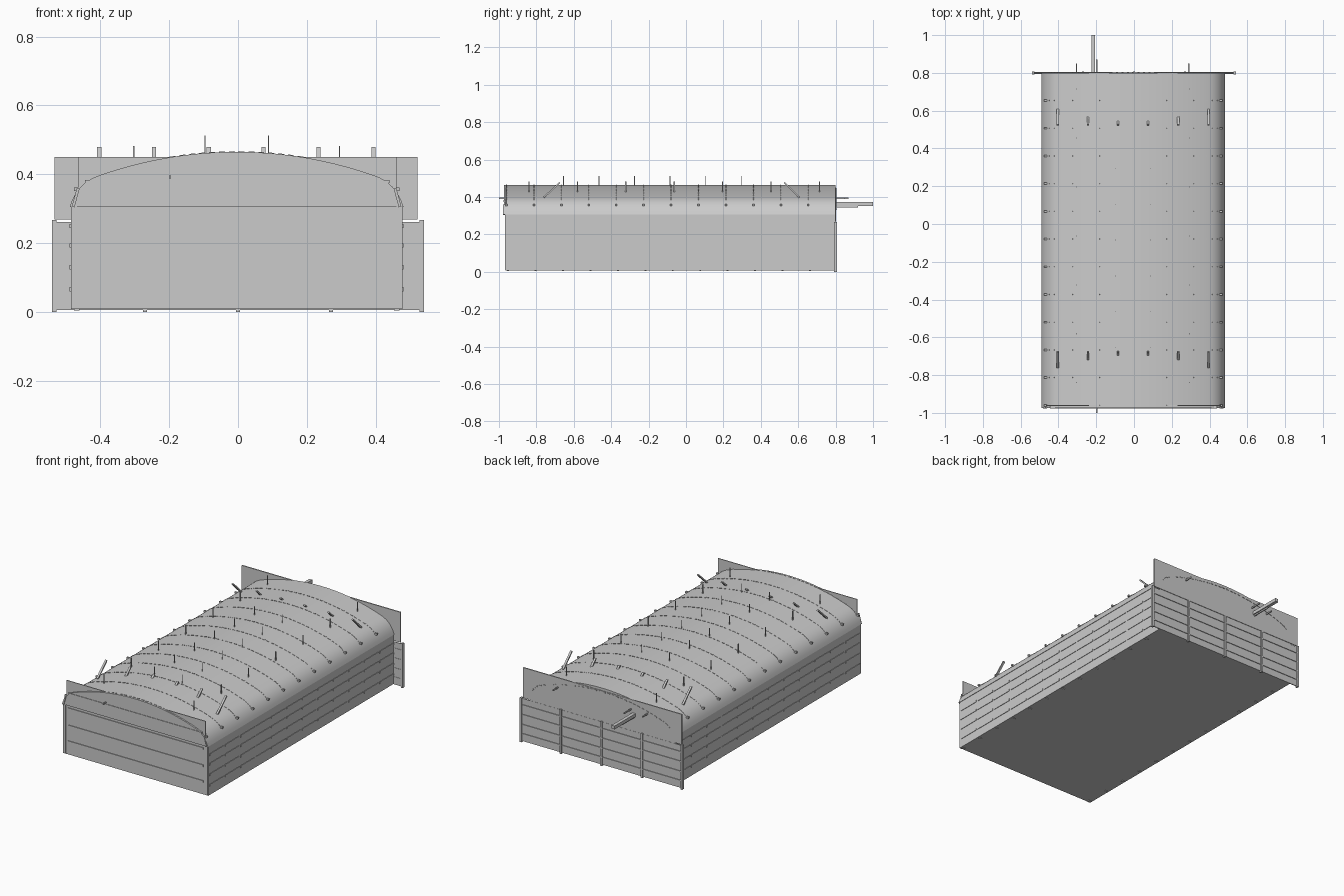
import bpy, bmesh, math
from mathutils import Vector, Matrix

if "Cube" in bpy.data.objects:
    bpy.data.objects.remove(bpy.data.objects["Cube"])

CX = -0.004            # body centre line
HALF = 0.482           # half width of the body
FRONT, BACK = -0.965, 0.80


def make(name, bm):
    bmesh.ops.recalc_face_normals(bm, faces=bm.faces)
    me = bpy.data.meshes.new(name)
    bm.to_mesh(me)
    bm.free()
    ob = bpy.data.objects.new(name, me)
    bpy.context.collection.objects.link(ob)
    return ob


def add_box(bm, x0, x1, y0, y1, z0, z1):
    m = Matrix.Translation(((x0 + x1) / 2, (y0 + y1) / 2, (z0 + z1) / 2)) @ \
        Matrix.Diagonal((x1 - x0, y1 - y0, z1 - z0, 1))
    bmesh.ops.create_cube(bm, size=1, matrix=m)


def boxes(name, specs):
    bm = bmesh.new()
    for s in specs:
        add_box(bm, *s)
    return make(name, bm)


def add_bar(bm, a, b, w, h):
    a, b = Vector(a), Vector(b)
    d = b - a
    m = Matrix.Translation((a + b) / 2) @ d.to_track_quat('Z', 'Y').to_matrix().to_4x4() @ \
        Matrix.Diagonal((w, h, d.length, 1))
    bmesh.ops.create_cube(bm, size=1, matrix=m)


def smooth(ob):
    bpy.context.view_layer.objects.active = ob
    ob.select_set(True)
    bpy.ops.object.shade_smooth_by_angle(angle=math.radians(35))
    ob.select_set(False)


# Roof arch: shallow crown blending into rounded eaves
def roof_profile():
    R, zc = 1.2, 0.465 - 1.2
    half = []
    for i in range(15):
        x = 0.40 * i / 14
        half.append((x, zc + math.sqrt(R * R - x * x)))
    p0, p1, p2 = Vector(half[-1]), Vector((0.464, 0.375)), Vector((HALF + 0.003, 0.305))
    for i in range(1, 9):
        t = i / 8
        half.append(tuple(p0 * (1 - t) ** 2 + p1 * 2 * t * (1 - t) + p2 * t * t))
    return [(-x, z) for x, z in half[:0:-1]] + half


ARCH = roof_profile()


def prism(name, pts, y0, y1):
    bm = bmesh.new()
    vs = [bm.verts.new((CX + x, y0, z)) for x, z in pts]
    f = bm.faces.new(vs)
    r = bmesh.ops.extrude_face_region(bm, geom=[f])
    bmesh.ops.translate(bm, verts=[v for v in r['geom'] if isinstance(v, bmesh.types.BMVert)],
                        vec=(0, y1 - y0, 0))
    return make(name, bm)


# Body walls and curved roof
boxes("body", [(CX - HALF, CX + HALF, FRONT, BACK, 0.008, 0.31)])
smooth(prism("roof", ARCH, FRONT - 0.008, BACK))

# End boards standing behind the roof ends
boxes("front_board", [(-0.465, 0.46, FRONT + 0.001, FRONT + 0.006, 0.01, 0.45)])
boxes("rear_board", [(-0.533, 0.522, BACK - 0.004, BACK + 0.003, 0.268, 0.45)])

# Side wall ribs, broken at each bay
STEP = 0.1467
seams = [-0.96 + STEP * i for i in range(13)]
specs = []
for s in (-1, 1):
    x = CX + s * HALF
    for z in (0.066, 0.13, 0.193, 0.25):
        for y in seams[:-1]:
            specs.append((x - 0.003, x + 0.003, y + 0.006, min(y + STEP - 0.006, 0.793), z - 0.006, z + 0.006))
boxes("side_ribs", specs)

# Front wall ribs and corner posts
specs = [(-0.452, 0.446, FRONT - 0.004, FRONT + 0.002, z - 0.006, z + 0.006) for z in (0.085, 0.18, 0.283)]
specs.append((-0.445, 0.44, FRONT - 0.011, FRONT + 0.002, 0.374, 0.383))
for s in (-1, 1):
    x = CX + s * 0.472
    specs.append((x - 0.008, x + 0.008, FRONT - 0.004, FRONT + 0.006, 0.01, 0.32))
boxes("front_ribs", specs)
bm = bmesh.new()
for s in (-1, 1):
    add_bar(bm, (CX + s * 0.475, FRONT - 0.008, 0.305), (CX + s * 0.46, FRONT - 0.008, 0.36), 0.01, 0.008)
make("corner_braces", bm)

# Rear lower panel with posts and rails
specs = [(-0.535, 0.535, BACK - 0.004, BACK + 0.001, 0.006, 0.262)]
for x in (-0.534, -0.27, 0, 0.27, 0.534):
    specs.append((x - 0.006, x + 0.006, BACK - 0.008, BACK + 0.008, 0.0, 0.267))
for z in (0.05, 0.105, 0.165, 0.223):
    specs.append((-0.535, 0.535, BACK - 0.006, BACK + 0.005, z - 0.003, z + 0.003))
boxes("rear_panel", specs)

# Roof rivets along every seam, and an arch of rivets on the rear board
bm = bmesh.new()
for k in range(4, len(ARCH) - 4):
    (x, z), (x2, z2) = ARCH[k], ARCH[k + 1]
    mx, mz = (x + x2) / 2, (z + z2) / 2
    dx, dz = (x2 - x) * 0.3, (z2 - z) * 0.3
    for y in seams[:-1]:
        add_bar(bm, (CX + mx - dx, y, mz - dz), (CX + mx + dx, y, mz + dz), 0.004, 0.004)
    add_bar(bm, (CX + mx - dx, BACK + 0.003, mz - 0.02 - dz),
            (CX + mx + dx, BACK + 0.003, mz - 0.02 + dz), 0.005, 0.005)
# eave clips
for s in (-1, 1):
    for y in seams[:-1]:
        x = CX + s * 0.465
        add_box(bm, x - 0.008, x + 0.008, y - 0.005, y + 0.005, 0.352, 0.362)
make("roof_rivets", bm)

# Thin vertical pins in four rows
specs = []
for s in (-1, 1):
    for i in range(6):
        y = -0.655 + 0.19 * i
        x = -0.004 + s * 0.092
        specs.append((x - 0.0015, x + 0.0015, y - 0.002, y + 0.002, 0.43, 0.512))
    for i in range(7):
        y = -0.84 + 0.259 * i
        x = -0.004 + s * 0.299
        specs.append((x - 0.002, x + 0.002, y - 0.003, y + 0.003, 0.41, 0.482))
boxes("roof_pins", specs)

# Slanted struts poking through the roof near both ends
bm = bmesh.new()
for x in (-0.403, -0.244, -0.085, 0.074, 0.234, 0.394):
    add_bar(bm, (x, -0.76, 0.398), (x, -0.675, 0.477), 0.012, 0.008)
    add_bar(bm, (x, 0.605, 0.398), (x, 0.525, 0.477), 0.012, 0.008)
make("slanted_struts", bm)

# Rear beam and small rods through the end boards
boxes("rear_beam", [(-0.226, -0.206, 0.79, 1.0, 0.353, 0.373),
                    (-0.219, -0.213, 0.79, 0.92, 0.345, 0.355)])
bm = bmesh.new()
for x, y in ((-0.305, 0.85), (0.29, 0.85), (-0.197, 0.87)):
    add_bar(bm, (x, 0.78, 0.392), (x, y, 0.392), 0.006, 0.008)
add_bar(bm, (-0.197, -0.95, 0.392), (-0.197, -1.0, 0.392), 0.006, 0.008)
make("end_rods", bm)

# Floor clips along the underside edges
specs = []
for y in seams[:-1]:
    for s in (-1, 1):
        x = CX + s * 0.465
        specs.append((x - 0.008, x + 0.008, y + 0.004, y + 0.014, 0.004, 0.012))
boxes("floor_clips", specs)
